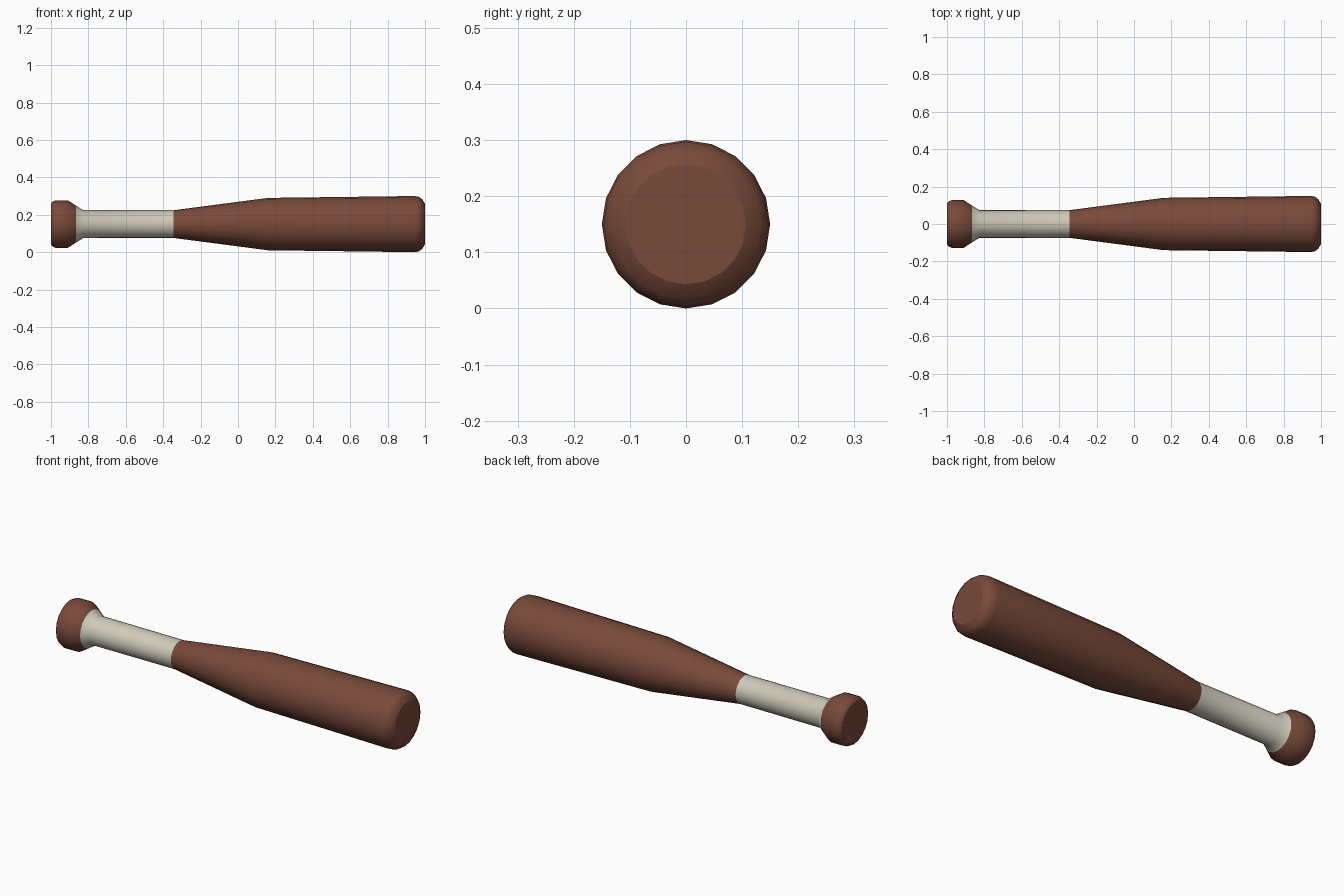
import bpy, bmesh, math

if "Cube" in bpy.data.objects:
    bpy.data.objects.remove(bpy.data.objects["Cube"])

SIDES, CZ = 20, 0.15


def material(name, rgb):
    m = bpy.data.materials.new(name)
    m.diffuse_color = (*rgb, 1)
    m.use_nodes = True
    m.node_tree.nodes["Principled BSDF"].inputs["Base Color"].default_value = m.diffuse_color
    return m


wood = material("brown wood", (0.19, 0.068, 0.042))
wrap = material("cream grip", (0.62, 0.59, 0.49))


def lathe(name, profile, mat, cap_start=False, cap_end=False):
    """Turn (x, radius) points around the long axis."""
    bm = bmesh.new()
    rings = []
    for x, r in profile:
        rings.append([bm.verts.new((x, r * math.sin(i * math.tau / SIDES),
                                    CZ + r * math.cos(i * math.tau / SIDES)))
                      for i in range(SIDES)])
    for a, b in zip(rings, rings[1:]):
        for i in range(SIDES):
            j = (i + 1) % SIDES
            bm.faces.new((a[i], a[j], b[j], b[i])).smooth = True
    # flat end discs with a crisp rim
    for use, ring in ((cap_start, rings[0]), (cap_end, rings[-1])):
        if use:
            face = bm.faces.new(ring)
            for e in face.edges:
                e.smooth = False
    bmesh.ops.recalc_face_normals(bm, faces=bm.faces)
    # open tubes: make sure normals point away from the axis
    f = bm.faces[:][0]
    c = f.calc_center_median()
    if f.normal.y * c.y + f.normal.z * (c.z - CZ) < 0:
        bmesh.ops.reverse_faces(bm, faces=bm.faces[:])
    me = bpy.data.meshes.new(name)
    bm.to_mesh(me)
    bm.free()
    me.materials.append(mat)
    ob = bpy.data.objects.new(name, me)
    bpy.context.collection.objects.link(ob)
    return ob


# end knob
lathe("knob", [(-1, 0.108), (-0.992, 0.12), (-0.975, 0.127), (-0.91, 0.127),
               (-0.865, 0.098)], wood, cap_start=True)
# wrapped handle with flared start
lathe("grip", [(-0.865, 0.098), (-0.828, 0.075), (-0.345, 0.074)], wrap)
# tapered barrel with rounded tip
lathe("barrel", [(-0.345, 0.074), (0.16, 0.14), (0.94, 0.15), (0.965, 0.147),
                 (0.985, 0.133), (1, 0.107)], wood, cap_end=True)
